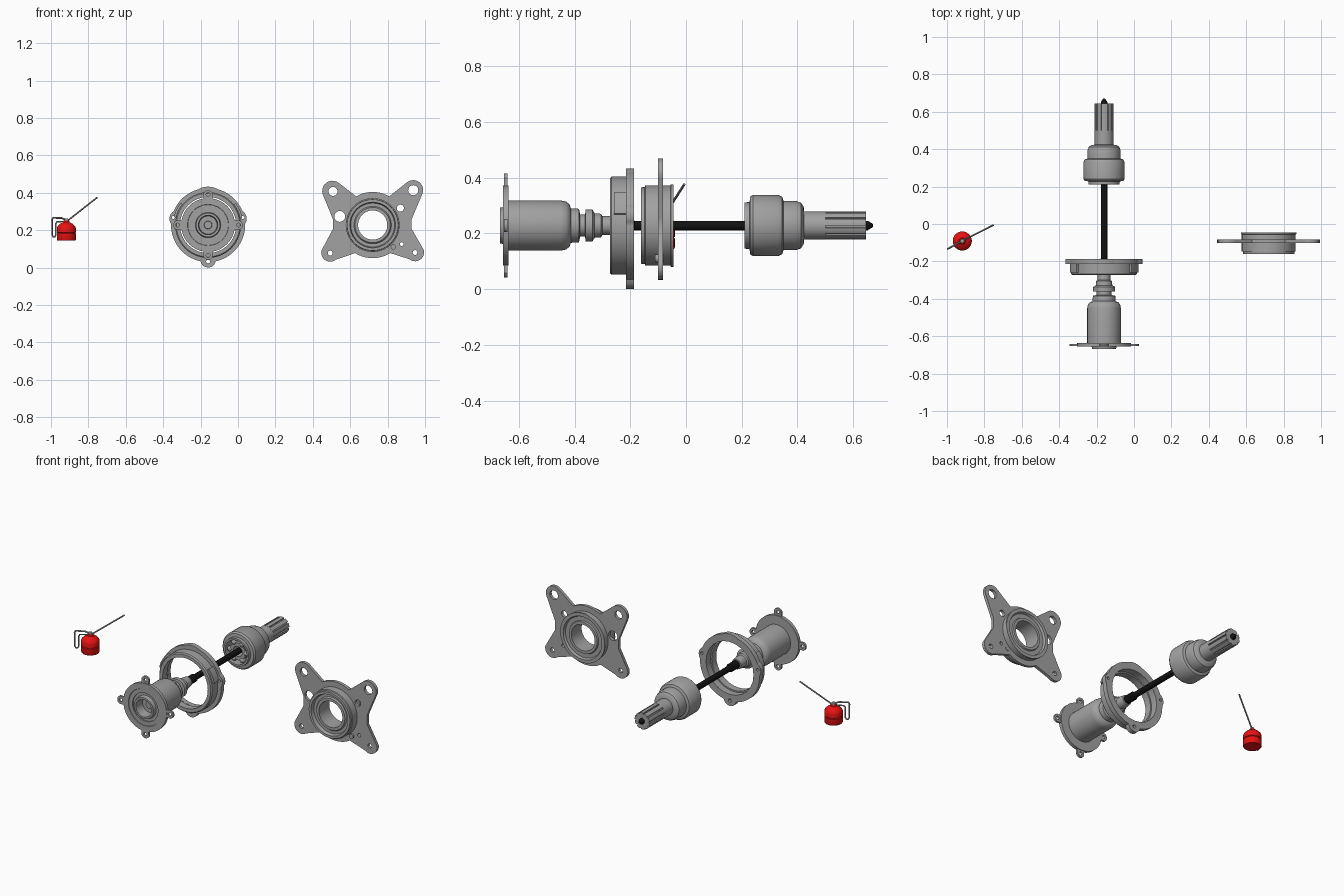
import bpy, bmesh, math
from mathutils import Vector
from math import sin, cos, pi, radians, sqrt

if "Cube" in bpy.data.objects:
    bpy.data.objects.remove(bpy.data.objects["Cube"])


def material(name, rgb):
    m = bpy.data.materials.new(name)
    m.diffuse_color = (*rgb, 1)
    m.use_nodes = True
    m.node_tree.nodes["Principled BSDF"].inputs["Base Color"].default_value = m.diffuse_color
    return m


STEEL = material("steel_grey", (0.36, 0.36, 0.36))
BLACK = material("shaft_black", (0.006, 0.006, 0.006))
RED = material("can_red", (0.8, 0.006, 0.006))
AX, AZ = -0.16, 0.228          # axle centre line
KX, KY = 0.72, -0.09           # knuckle plate centre


def finish(ob, mat):
    ob.data.materials.clear()
    ob.data.materials.append(mat)
    bpy.ops.object.select_all(action='DESELECT')
    ob.select_set(True)
    bpy.context.view_layer.objects.active = ob
    bpy.ops.object.shade_smooth_by_angle(angle=radians(32))
    return ob


def new_object(name, bm, loc, mat):
    bmesh.ops.remove_doubles(bm, verts=bm.verts, dist=1e-5)
    bmesh.ops.recalc_face_normals(bm, faces=bm.faces)
    me = bpy.data.meshes.new(name)
    bm.to_mesh(me)
    bm.free()
    ob = bpy.data.objects.new(name, me)
    ob.location = loc
    bpy.context.collection.objects.link(ob)
    return finish(ob, mat)


def lathe(name, profile, loc, mat, upright=False, n=40):
    """Closed (position, radius) loop turned around the y axis, or z if upright."""
    bm = bmesh.new()
    rings = []
    for i in range(n):
        c, s = cos(2 * pi * i / n), sin(2 * pi * i / n)
        rings.append([bm.verts.new((r * c, r * s, t) if upright else (r * c, t, r * s))
                      for t, r in profile])
    k = len(profile)
    for i in range(n):
        a, b = rings[i], rings[(i + 1) % n]
        for j in range(k):
            if profile[j][1] + profile[(j + 1) % k][1] > 0:
                bm.faces.new((a[j], a[(j + 1) % k], b[(j + 1) % k], b[j]))
    return new_object(name, bm, loc, mat)


def arc(cx, cz, r, a0, a1, n=10):
    return [(cx + r * cos(radians(a0 + (a1 - a0) * i / n)),
             cz + r * sin(radians(a0 + (a1 - a0) * i / n))) for i in range(n + 1)]


def plate(name, outline, holes, y0, y1, x, z, mat):
    """Flat outline in the xz plane with round holes (x, z, radius)."""
    cu = bpy.data.curves.new(name, 'CURVE')
    cu.dimensions, cu.fill_mode, cu.extrude = '2D', 'BOTH', (y1 - y0) / 2
    for pts in [outline] + [arc(*h, 0, 345, 23) for h in holes]:
        sp = cu.splines.new('POLY')
        sp.points.add(len(pts) - 1)
        for p, q in zip(sp.points, pts):
            p.co = (q[0], q[1], 0, 1)
        sp.use_cyclic_u = True
    ob = bpy.data.objects.new(name, cu)
    bpy.context.collection.objects.link(ob)
    ob.location, ob.rotation_euler = (x, (y0 + y1) / 2, z), (pi / 2, 0, 0)
    bpy.ops.object.select_all(action='DESELECT')
    ob.select_set(True)
    bpy.context.view_layer.objects.active = ob
    bpy.ops.object.convert(target='MESH')
    return finish(bpy.context.view_layer.objects.active, mat)


def eared(base, ears, n=180):
    """Disc outline with rounded ears (angle, centre distance, ear radius)."""
    pts = []
    for i in range(n):
        a, r = 2 * pi * i / n, base
        for ang, d, w in ears:
            t = a - radians(ang)
            if cos(t) > 0 and abs(d * sin(t)) < w:
                r = max(r, d * cos(t) + sqrt(w * w - (d * sin(t)) ** 2))
        pts.append((r * cos(a), r * sin(a)))
    return pts


def rod(name, pts, r, mat, cyclic=False):
    cu = bpy.data.curves.new(name, 'CURVE')
    cu.dimensions, cu.bevel_depth, cu.bevel_resolution = '3D', r, 2
    cu.use_fill_caps = True
    sp = cu.splines.new('POLY')
    sp.points.add(len(pts) - 1)
    for p, q in zip(sp.points, pts):
        p.co = (*q, 1)
    sp.use_cyclic_u = cyclic
    ob = bpy.data.objects.new(name, cu)
    bpy.context.collection.objects.link(ob)
    bpy.ops.object.select_all(action='DESELECT')
    ob.select_set(True)
    bpy.context.view_layer.objects.active = ob
    bpy.ops.object.convert(target='MESH')
    return finish(bpy.context.view_layer.objects.active, mat)


# Wheel hub: stepped barrel with hollow front
axle = (AX, 0, AZ)
lathe("hub_barrel", [
    (-0.62, 0), (-0.62, 0.02), (-0.61, 0.022), (-0.61, 0.048), (-0.668, 0.052), (-0.668, 0.064),
    (-0.645, 0.068), (-0.645, 0.105), (-0.656, 0.11), (-0.656, 0.144), (-0.636, 0.144),
    (-0.636, 0.09), (-0.45, 0.09), (-0.43, 0.086), (-0.418, 0.076), (-0.413, 0.062),
    (-0.384, 0.06), (-0.38, 0.04), (-0.362, 0.04), (-0.36, 0.058), (-0.336, 0.058),
    (-0.328, 0.044), (-0.305, 0.042), (-0.3, 0.034), (-0.275, 0.034), (-0.25, 0.03),
    (-0.24, 0)], axle, STEEL)
# Thin flange with four bolt ears
ears = [(a, 0.16, 0.026) for a in (0, 90, 180, 270)]
plate("hub_flange", eared(0.13, ears),
      [(0.163 * cos(radians(a)), 0.163 * sin(radians(a)), 0.01) for a in (0, 90, 180, 270)]
      + [(0, 0, 0.085)], -0.653, -0.641, AX, AZ, STEEL)

# Bearing ring with lobed flange and side bosses
lathe("bearing_ring", [
    (-0.273, 0.15), (-0.273, 0.17), (-0.267, 0.176), (-0.19, 0.176), (-0.19, 0.158),
    (-0.23, 0.158), (-0.23, 0.15)], axle, STEEL, n=56)
plate("ring_flange", eared(0.198, [(270, 0.185, 0.042), (12, 0.162, 0.048), (168, 0.162, 0.048),
                                   (90, 0.1, 0.105)]),
      [(0, 0, 0.158), (0, -0.195, 0.01), (0.186, 0.04, 0.008), (-0.186, 0.04, 0.008)],
      -0.215, -0.187, AX, AZ, STEEL)
for side, base in (("right", 26), ("left", 154)):
    plate("ring_boss_" + side, arc(0, 0, 0.188, base - 13, base + 13) + arc(0, 0, 0.165, base + 13, base - 13),
          [], -0.258, -0.214, AX, AZ, STEEL)

# Drive shaft with tapered tip
lathe("drive_shaft", [(-0.26, 0), (-0.26, 0.024), (-0.19, 0.024), (-0.185, 0.017), (0.63, 0.017),
                      (0.652, 0.017), (0.67, 0.006), (0.672, 0)], axle, BLACK, n=24)

# Outer joint: hollow stepped cup
lathe("joint_cup", [
    (0.31, 0), (0.31, 0.072), (0.21, 0.072), (0.21, 0.083), (0.228, 0.084), (0.23, 0.103),
    (0.24, 0.11), (0.33, 0.11), (0.345, 0.103), (0.35, 0.088), (0.395, 0.088), (0.412, 0.082),
    (0.422, 0.068), (0.424, 0.05), (0.50, 0.05), (0.50, 0)], axle, STEEL)
lathe("joint_cage", [(0.225, 0.03), (0.225, 0.052), (0.312, 0.052), (0.312, 0.03)], axle, STEEL)
for i in range(6):
    a = i * pi / 3
    lathe("joint_ball", [(0.017 * sin(t * pi / 8 - pi / 2), 0.017 * cos(t * pi / 8 - pi / 2) if 0 < t < 8 else 0)
                         for t in range(9)],
          (AX + 0.055 * cos(a), 0.235, AZ + 0.055 * sin(a)), STEEL, n=14)
# Splined stub
spline = []
for i in range(10):
    spline += arc(0, 0, 0.05, i * 36, i * 36 + 26, 4) + arc(0, 0, 0.043, i * 36 + 27, i * 36 + 35, 2)
plate("splined_stub", spline, [], 0.495, 0.645, AX, AZ, STEEL)

# Knuckle plate: four arms around a central disc
outline = (arc(0.217, 0.187, 0.053, -20, 130) + arc(0, 0, 0.177, 60, 120)
           + arc(-0.215, 0.182, 0.055, 50, 200) + [(-0.212, 0.03), (-0.212, -0.02)]
           + arc(-0.227, -0.148, 0.048, 165, 310) + arc(0, 0, 0.177, 238, 302)
           + arc(0.227, -0.146, 0.048, 230, 375) + [(0.208, -0.02), (0.208, 0.03)])
plate("knuckle_plate", outline,
      [(0, 0, 0.1), (-0.212, 0.18, 0.024), (0.217, 0.186, 0.027), (-0.227, -0.15, 0.013),
       (0.227, -0.147, 0.013), (-0.176, 0.046, 0.029), (0.148, 0.09, 0.019), (0.155, -0.102, 0.01)],
      -0.101, -0.083, KX, AZ, STEEL)
lathe("knuckle_bearing", [
    (-0.161, 0.122), (-0.161, 0.137), (-0.148, 0.138), (-0.146, 0.144), (-0.056, 0.144),
    (-0.054, 0.148), (-0.045, 0.148), (-0.045, 0.128), (-0.058, 0.122), (-0.058, 0.098),
    (-0.05, 0.094), (-0.05, 0.078), (-0.148, 0.078), (-0.148, 0.094), (-0.14, 0.1),
    (-0.14, 0.117)], (KX, 0, AZ), STEEL, n=56)
lathe("knuckle_pin", [(-0.112, 0), (-0.112, 0.014), (-0.08, 0.014), (-0.08, 0)],
      (KX + 0.11, 0, AZ - 0.118), STEEL, n=16)

# Red oil can
cx, cy = -0.918, -0.091
lathe("oil_can", [
    (0.144, 0), (0.144, 0.048), (0.149, 0.051), (0.182, 0.051), (0.185, 0.047), (0.188, 0.051),
    (0.212, 0.051), (0.222, 0.047), (0.235, 0.034), (0.243, 0.018), (0.252, 0.015), (0.252, 0)],
    (cx, cy, 0), RED, upright=True, n=28)
lathe("oil_can_cap", [(0.25, 0), (0.25, 0.012), (0.262, 0.01), (0.262, 0)],
      (cx, cy, 0), STEEL, upright=True, n=16)
rod("oil_can_spout", [(cx, cy, 0.244), (-0.905, -0.083, 0.256), (-0.752, -0.006, 0.376)], 0.0045, STEEL)


def along(s, z):
    return Vector((cx - 0.88 * s, cy - 0.475 * s, z))


# Wire handle and pump lever
rod("oil_can_handle", [along(*p) for p in ((0.086, 0.255), (0.086, 0.175), (0.08, 0.165), (0.07, 0.165),
                                           (0.064, 0.175), (0.064, 0.235), (0.058, 0.245), (0, 0.248))],
    0.004, STEEL)
rod("oil_can_lever", [along(*p) for p in ((0.088, 0.252), (0.082, 0.266), (0.03, 0.266), (-0.012, 0.25))],
    0.005, STEEL)
